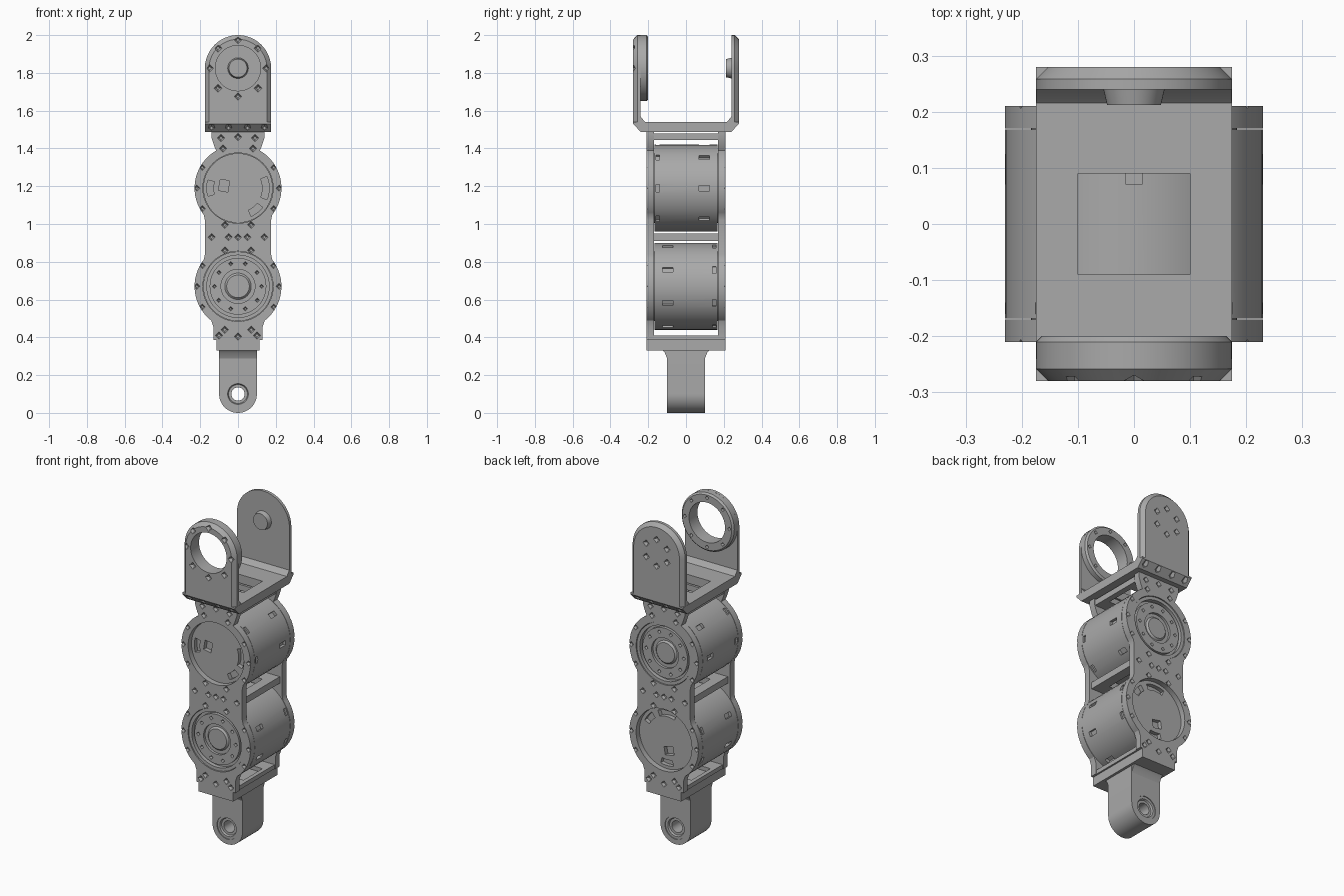
import bpy, bmesh
from math import sin, cos, pi, radians
from mathutils import Matrix, Vector

cube = bpy.data.objects.get("Cube")
if cube:
    bpy.data.objects.remove(cube, do_unlink=True)

grey = bpy.data.materials.new("plain grey")
grey.use_nodes = True
grey.diffuse_color = (0.4, 0.4, 0.4, 1)
grey.node_tree.nodes["Principled BSDF"].inputs["Base Color"].default_value = grey.diffuse_color

UPPER, LOWER, EYE = 1.19, 0.67, 1.825   # heights of the pivot axes


def make(name, bm):
    bmesh.ops.recalc_face_normals(bm, faces=bm.faces)
    mesh = bpy.data.meshes.new(name)
    bm.to_mesh(mesh)
    bm.free()
    mesh.materials.append(grey)
    ob = bpy.data.objects.new(name, mesh)
    bpy.context.collection.objects.link(ob)
    return ob


def activate(ob):
    bpy.ops.object.select_all(action='DESELECT')
    ob.select_set(True)
    bpy.context.view_layer.objects.active = ob


def cut(ob, bm):
    cutter = make("cutter", bm)
    cutter.hide_render = True
    mod = ob.modifiers.new("cut", 'BOOLEAN')
    mod.operation, mod.solver, mod.object = 'DIFFERENCE', 'EXACT', cutter
    activate(ob)
    bpy.ops.object.modifier_apply(modifier=mod.name)
    bpy.data.objects.remove(cutter, do_unlink=True)


def arc(cx, cz, r, a, b, n=16):
    return [(cx + r * cos(radians(a + (b - a) * i / n)),
             cz + r * sin(radians(a + (b - a) * i / n))) for i in range(n + 1)]


def mirrored(half):
    return half + [(-x, z) for x, z in reversed(half) if x > 1e-5]


def prism(bm, pts, a, b, axis='Y'):
    """Extrude a flat outline along y (points are x, z) or x (points are y, z)."""
    place = (lambda p, d: (p[0], d, p[1])) if axis == 'Y' else (lambda p, d: (d, p[0], p[1]))
    face = bm.faces.new([bm.verts.new(place(p, a)) for p in pts])
    ext = bmesh.ops.extrude_face_region(bm, geom=[face])["geom"]
    move = Vector((0, b - a, 0) if axis == 'Y' else (b - a, 0, 0))
    bmesh.ops.translate(bm, vec=move, verts=[v for v in ext if isinstance(v, bmesh.types.BMVert)])
    return bm


def box(bm, x, y, z, matrix=Matrix()):
    size = Matrix.Diagonal((x[1] - x[0], y[1] - y[0], z[1] - z[0], 1))
    mid = Matrix.Translation([(p[0] + p[1]) / 2 for p in (x, y, z)])
    bmesh.ops.create_cube(bm, size=1, matrix=matrix @ mid @ size)
    return bm


def rod(bm, z, r, a, b):
    return prism(bm, arc(0, z, r, 0, 360, 48)[:-1], a, b)


def dimple(bm, x, y, z, s, r=0.03):
    m = Matrix.Translation((x, y, z)) @ Matrix.Rotation(s * pi / 2, 4, 'X')
    bmesh.ops.create_cone(bm, cap_ends=True, segments=4, radius1=r, radius2=r * 0.3,
                          depth=0.03, matrix=m)


def lathe(name, profile, z, s=1, closed=False):
    bm = bmesh.new()
    vs = [bm.verts.new((r, s * y, z)) for r, y in profile]
    pairs = list(zip(vs, vs[1:])) + ([(vs[-1], vs[0])] if closed else [])
    es = [bm.edges.new(p) for p in pairs]
    bmesh.ops.spin(bm, geom=vs + es, cent=(0, 0, z), axis=(0, 1, 0), angle=2 * pi,
                   steps=48, use_merge=True)
    bmesh.ops.remove_doubles(bm, verts=bm.verts, dist=1e-5)
    return make(name, bm)


# Motors: turned drum with an output horn on one end and a slotted dish on the other
DRUM = [(0, .195), (.06, .195), (.07, .185), (.09, .185), (.09, .2), (.15, .2), (.15, .18),
        (.165, .18), (.165, .205), (.184, .205), (.184, .168), (.23, .168),
        (.23, -.168), (.184, -.168), (.184, -.18), (0, -.18)]
for name, z, s, turn in (("upper_motor", UPPER, 1, 0), ("lower_motor", LOWER, -1, 90)):
    drum = lathe(name, DRUM, z, s)
    cuts = bmesh.new()
    for a, b in ((-22, 22), (-65, -38), (165, 195)):
        a, b = a + turn, b + turn
        prism(cuts, arc(0, z, .165, a, b, 8) + arc(0, z, .13, b, a, 8), -s * .2, -s * .155)
    spin = Matrix.Translation((0, 0, z)) @ Matrix.Rotation(-radians(170 + turn), 4, 'Y')
    box(cuts, (.05, .1), sorted((-s * .2, -s * .155)), (-.03, .03), spin)
    for i in range(8):
        a = i * pi / 4 + (0 if s > 0 else pi / 8)
        ring = Matrix.Translation((0, 0, z)) @ Matrix.Rotation(a, 4, 'Y')
        box(cuts, (.212, .25), sorted((s * .07, s * .125)), (-.014, .014), ring)
        box(cuts, (.218, .25), sorted((-s * .14, -s * .16)), (-.02, .02), ring)
    for i in range(10):
        dimple(cuts, .125 * cos(i * pi / 5), s * .2, z + .125 * sin(i * pi / 5), s, .018)
    cut(drum, cuts)

# Side plates: two round lobes joined by a waist
half = [(.14, 1.49), (.14, 1.455), (.125, 1.41)] + arc(0, UPPER, .23, 60, -38, 24) \
    + [(.175, 1.02), (.175, .84)] + arc(0, LOWER, .23, 38, -52, 24) \
    + [(.13, .455), (.13, .385)]
screws = [(0, 1.46), (.09, 1.455), (.08, 1.4), (.07, .995), (0, .93), (.05, .93), (.14, .93),
          (.07, .86), (.07, .44), (.1, .41), (0, .405)]
for name, s in (("front_plate", -1), ("back_plate", 1)):
    plate = make(name, prism(bmesh.new(), mirrored(half), s * .17, s * .21))
    holes = bmesh.new()
    for z in (UPPER, LOWER):
        rod(holes, z, .186, s * .15, s * .23)
    cut(plate, holes)
    dots = bmesh.new()
    for x, z in screws:
        for sx in ((1, -1) if x else (1,)):
            dimple(dots, sx * x, s * .21, z, s)
    for z in (UPPER, LOWER):
        for a in (-30, 0, 30, 150, 180, 210):
            dimple(dots, .218 * cos(radians(a)), s * .21, z + .218 * sin(radians(a)), s, .025)
    cut(plate, dots)

# Cross plates between the side plates, each with an opening
for name, w, z0, z1 in (("top_spacer", .135, 1.445, 1.48), ("middle_spacer", .16, .91, .95),
                        ("bottom_spacer", .125, .385, .41)):
    spacer = make(name, box(bmesh.new(), (-w, w), (-.172, .172), (z0, z1)))
    cut(spacer, box(bmesh.new(), (-.1, .1), (-.09, .09), (z0 - .1, z1 + .1)))

# Fork base: chamfered plate with a square opening
base = make("fork_base", prism(bmesh.new(), [(-.28, 1.54), (-.28, 1.53), (-.24, 1.488), (.24, 1.488),
            (.28, 1.53), (.28, 1.54)], -.175, .175, 'X'))
hole = box(bmesh.new(), (-.1, .1), (-.09, .09), (1.4, 1.6))
for s in (-1, 1):
    for x in (-.14, -.05, .05, .14):
        dimple(hole, x, s * .262, 1.508, s)
cut(base, hole)

# Fork arms: rounded plates with a bevelled outer rim
for name, s in (("front_arm", -1), ("back_arm", 1)):
    bm = prism(bmesh.new(), mirrored([(.175, 1.538)] + arc(0, EYE, .175, 0, 90, 16)),
               s * .24, s * .28)
    rim = [e for e in bm.edges if all(abs(v.co.y - s * .28) < 1e-4 for v in e.verts)
           and any(v.co.z > 1.6 for v in e.verts)]
    bmesh.ops.bevel(bm, geom=rim, offset=.022, segments=1, affect='EDGES')
    arm = make(name, bm)
    if s < 0:
        cut(arm, rod(bmesh.new(), EYE, .12, -.3, -.2))
    dots = bmesh.new()
    count, r = (8, .15) if s < 0 else (6, .08)
    for i in range(count):
        a = 2 * pi * i / count + pi / 2
        dimple(dots, r * cos(a), s * .278, EYE + r * sin(a), s)
    cut(arm, dots)
    # Small fillet where arm meets base
    make(name + "_fillet", prism(bmesh.new(), [(s * .241, 1.539), (s * .215, 1.539), (s * .223, 1.547),
                                               (s * .241, 1.57)], -.174, .174, 'X'))

ring = lathe("bearing_ring", [(.12, -.241), (.175, -.241), (.175, -.21), (.165, -.2), (.12, -.2)],
             EYE, closed=True)
dots = bmesh.new()
for i in range(8):
    a = pi * i / 4
    dimple(dots, .148 * cos(a), -.2, EYE + .148 * sin(a), 1, .018)
cut(ring, dots)
lathe("pivot_boss", [(0, .242), (.055, .242), (.048, .212), (0, .212)], EYE)

# Foot: mounting block, rounded lug with a flared neck, and a bushing bore
make("foot_block", box(bmesh.new(), (-.115, .115), (-.21, .21), (.33, .386)))
make("foot_neck", prism(bmesh.new(), mirrored([(.125, .331), (.112, .318), (.099, .285)]),
                        -.0995, .0995, 'X'))
lug = make("foot_lug", prism(bmesh.new(), mirrored([(.1, .332)] + arc(0, .1, .1, 0, -90, 16)), -.1, .1))
cut(lug, rod(bmesh.new(), .1, .07, -.2, .2))
lathe("foot_bushing", [(.035, -.085), (.05, -.085), (.055, -.095), (.071, -.095), (.071, .095),
                       (.055, .095), (.05, .085), (.035, .085)], .1, closed=True)

# Smooth the round faces and keep the edges crisp
for ob in [o for o in bpy.context.scene.objects if o.type == 'MESH']:
    activate(ob)
    bpy.ops.object.shade_smooth_by_angle(angle=radians(30))
